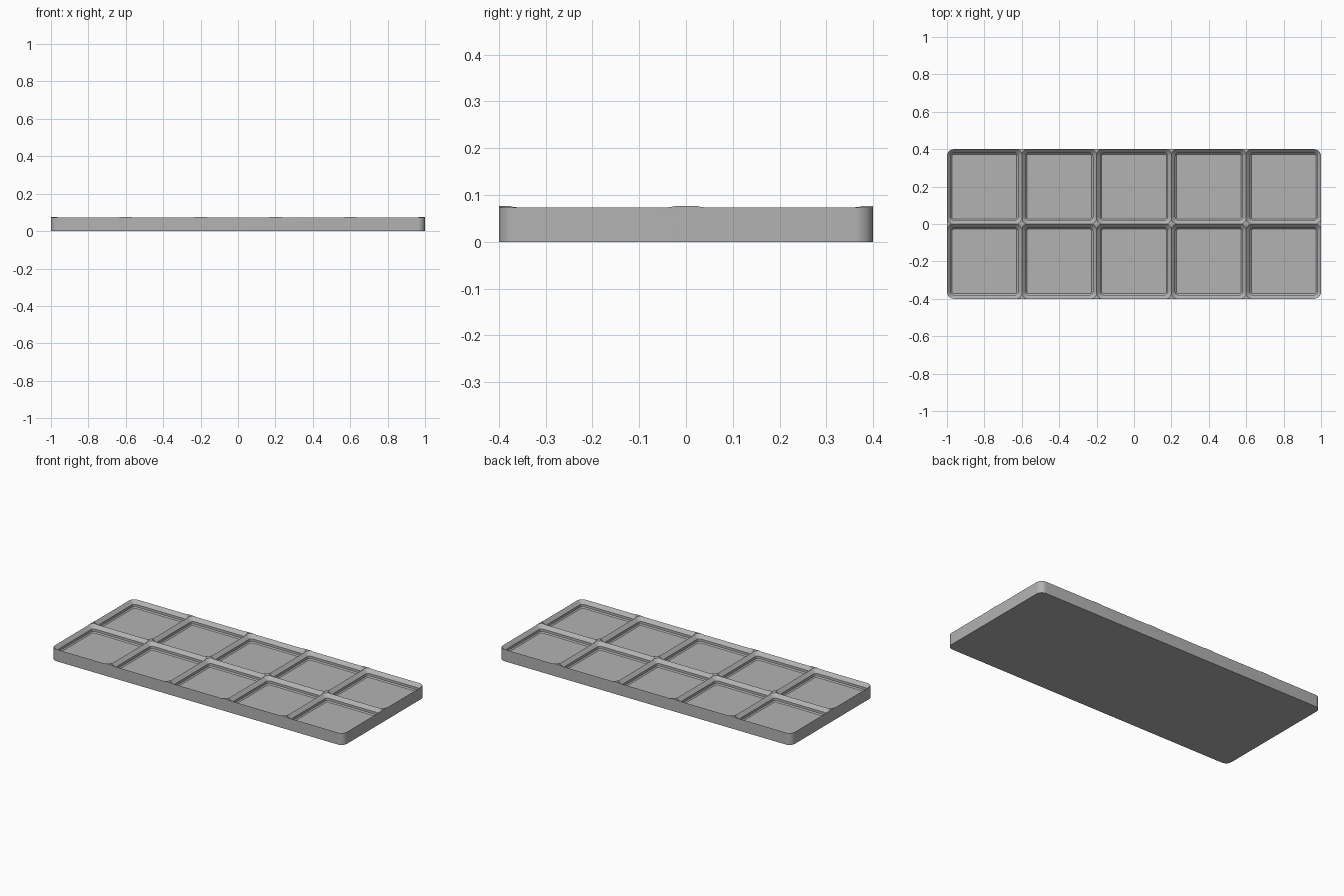
import bpy, bmesh, math

if "Cube" in bpy.data.objects:
    bpy.data.objects.remove(bpy.data.objects["Cube"])

CELL = 0.4                 # one grid cell
NX, NY = 5, 2
U = CELL / 42              # small design unit, 42 per cell
HEIGHT = 8 * U
FLOOR = HEIGHT - 4.65 * U
STEPS = 10                 # segments per rounded corner


def rounded_rect(w, h, r):
    """Counter-clockwise outline of a rounded rectangle."""
    pts = []
    for k, (sx, sy) in enumerate([(1, 1), (-1, 1), (-1, -1), (1, -1)]):
        for i in range(STEPS + 1):
            a = math.pi / 2 * (k + i / STEPS)
            pts.append((sx * (w / 2 - r) + r * math.cos(a),
                        sy * (h / 2 - r) + r * math.sin(a)))
    return pts


def loft(name, w, h, r, profile, location=(0, 0, 0)):
    """Solid stacked from rounded outlines; profile = (inset, z) pairs."""
    bm = bmesh.new()
    rings = [[bm.verts.new((x, y, z)) for x, y in
              rounded_rect(w - 2 * d, h - 2 * d, r - d)] for d, z in profile]
    for a, b in zip(rings, rings[1:]):
        for i in range(len(a)):
            j = (i + 1) % len(a)
            bm.faces.new((a[i], a[j], b[j], b[i]))
    bm.faces.new(rings[0][::-1])
    bm.faces.new(rings[-1])
    mesh = bpy.data.meshes.new(name)
    bm.to_mesh(mesh)
    bm.free()
    obj = bpy.data.objects.new(name, mesh)
    obj.location = location
    bpy.context.collection.objects.link(obj)
    return obj


# Solid slab with rounded corners
plate = loft("grid_base_plate", NX * CELL, NY * CELL, 4 * U, [(0, 0), (0, HEIGHT)])
grey = bpy.data.materials.new("grey")
grey.diffuse_color = (0.45, 0.45, 0.45, 1)
grey.use_nodes = True
grey.node_tree.nodes["Principled BSDF"].inputs["Base Color"].default_value = grey.diffuse_color
plate.data.materials.append(grey)
bpy.context.view_layer.objects.active = plate
plate.select_set(True)

# Stepped socket: chamfer, straight wall, wide chamfer slightly past the cell edge
socket = [(2.85 * U, FLOOR), (2.15 * U, FLOOR + 0.7 * U), (2.15 * U, FLOOR + 2.5 * U),
          (-0.25 * U, FLOOR + 4.9 * U - 0.25 * U), (-0.35 * U, HEIGHT + 0.1 * U)]
# the wide chamfer keeps its 45 degree slope
socket[3] = (-0.25 * U, HEIGHT)
socket[2] = (2.15 * U, HEIGHT - 2.4 * U)

# Cut one socket per cell
for i in range(NX):
    for j in range(NY):
        pos = ((i - (NX - 1) / 2) * CELL, (j - (NY - 1) / 2) * CELL, 0)
        cutter = loft("socket_cutter", CELL, CELL, 4 * U, socket, pos)
        cutter.hide_render = True
        mod = plate.modifiers.new("socket", 'BOOLEAN')
        mod.operation = 'DIFFERENCE'
        mod.solver = 'EXACT'
        mod.object = cutter
        bpy.context.view_layer.update()
        bpy.ops.object.modifier_apply(modifier=mod.name)
        bpy.data.objects.remove(cutter)

# Smooth rounded corners, crisp edges
bpy.ops.object.shade_smooth_by_angle(angle=math.radians(30))
